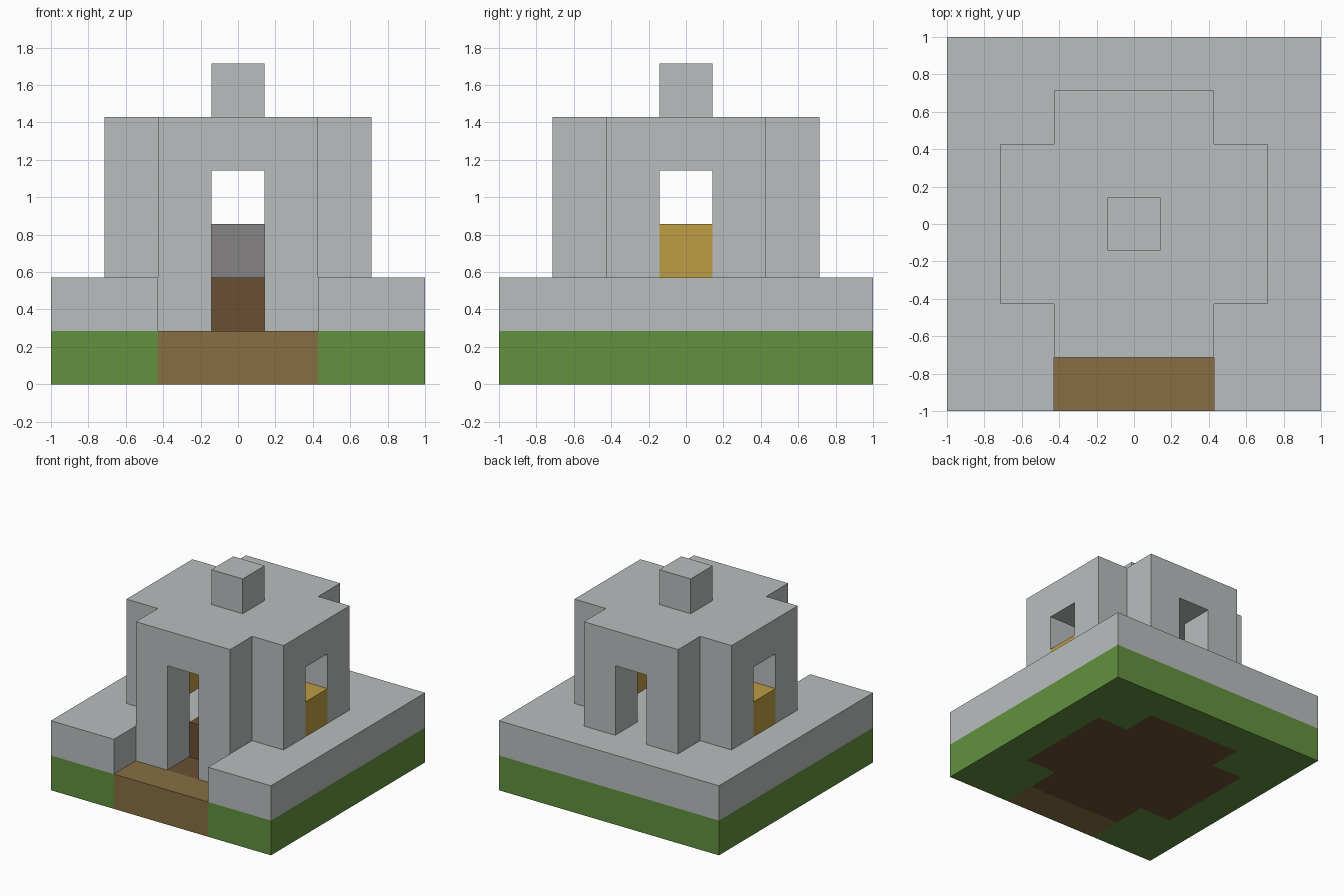
import bpy
import bmesh

N = 7              # blocks along each side
S = 2 / N          # size of one block

cube = bpy.data.objects.get("Cube")
if cube:
    bpy.data.objects.remove(cube, do_unlink=True)


def material(name, hex_code):
    """Flat material from an sRGB hex code."""
    rgb = [int(hex_code[i:i + 2], 16) / 255 for i in (0, 2, 4)]
    color = [c / 12.92 if c < 0.04045 else ((c + 0.055) / 1.055) ** 2.4 for c in rgb] + [1]
    mat = bpy.data.materials.new(name)
    mat.use_nodes = True
    mat.diffuse_color = color
    bsdf = next(n for n in mat.node_tree.nodes if n.type == 'BSDF_PRINCIPLED')
    bsdf.inputs["Base Color"].default_value = color
    return mat


stone = material("light_stone", "babebe")
dark_stone = material("dark_stone", "868484")
grass = material("grass_green", "62913f")
path = material("path_brown", "876f42")
earth = material("earth_brown", "6a4f33")
gold = material("gold", "be9c44")


def build(name, mat, layers, rule):
    """Closed block shell of every cell in the given layers that meets the rule."""
    cells = {(x, y, z) for x in range(N) for y in range(N) for z in layers if rule(x, y, z)}
    bm = bmesh.new()
    for cell in sorted(cells):
        for axis in range(3):
            for side in (0, 1):
                near = list(cell)
                near[axis] += 2 * side - 1
                if tuple(near) in cells:
                    continue
                ring = []
                for a, b in ((0, 0), (1, 0), (1, 1), (0, 1)):
                    p = list(cell)
                    p[axis] += side
                    p[(axis + 1) % 3] += a
                    p[(axis + 2) % 3] += b
                    ring.append(bm.verts.new(((p[0] - N / 2) * S, (p[1] - N / 2) * S, p[2] * S)))
                bm.faces.new(ring if side else ring[::-1])
    bmesh.ops.remove_doubles(bm, verts=bm.verts, dist=S / 100)
    mesh = bpy.data.meshes.new(name)
    bm.to_mesh(mesh)
    bm.free()
    mesh.materials.append(mat)
    bpy.context.collection.objects.link(bpy.data.objects.new(name, mesh))


# Plan rules, measured in blocks from the middle
MID = N // 2


def cross(x, y):
    u, v = abs(x - MID), abs(y - MID)
    return max(u, v) <= 2 and u + v < 4


def room(x, y):
    return max(abs(x - MID), abs(y - MID)) <= 1


def entry(x, y):
    return y == 0 and abs(x - MID) <= 1


# Ground layer: lawn, foundation and front path
build("lawn", grass, [0], lambda x, y, z: not cross(x, y) and not entry(x, y))
build("foundation", earth, [0], lambda x, y, z: cross(x, y))
build("front_path", path, [0], lambda x, y, z: entry(x, y))

# Stone terrace with a slot for the doorway, and the step inside it
build("terrace", stone, [1],
      lambda x, y, z: not entry(x, y) and not (x == MID and y in (1, 2)))
build("door_step", earth, [1], lambda x, y, z: (x, y) == (MID, 2))

# Hollow walls, open in the middle of each side
build("walls", stone, [2, 3],
      lambda x, y, z: cross(x, y) and not room(x, y) and MID not in (x, y))

# Roof and its cap
build("roof", stone, [4], lambda x, y, z: cross(x, y))
build("roof_cap", stone, [5], lambda x, y, z: x == y == MID)

# Gold blocks under the side windows, and the block in the middle of the room
for side, x_cell in (("right", MID - 2), ("left", MID + 2)):
    build(side + "_window_block", gold, [2], lambda x, y, z: (x, y) == (x_cell, MID))
build("altar", dark_stone, [2], lambda x, y, z: x == y == MID)
